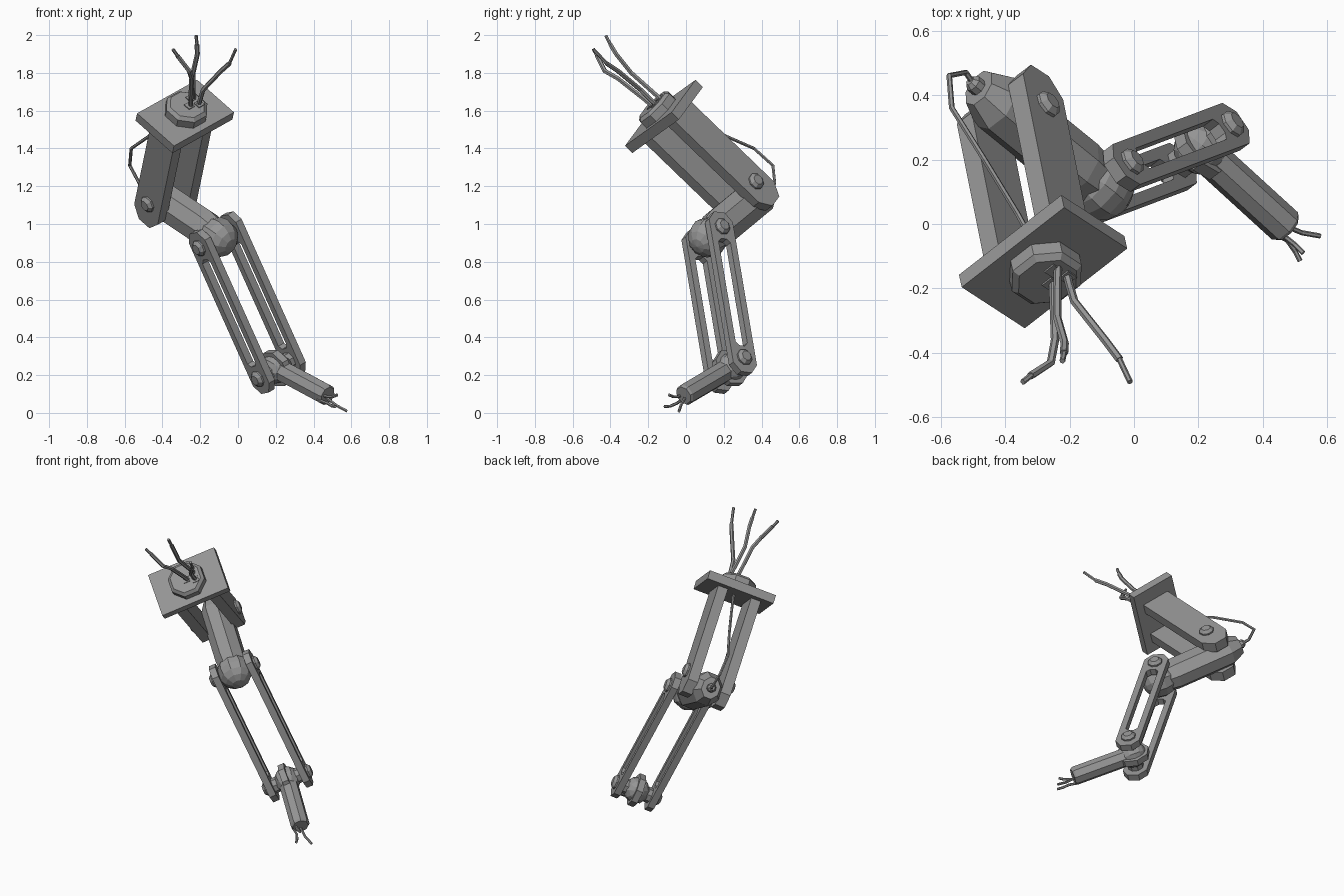
import bpy, bmesh, math
from mathutils import Vector as V, Matrix

if "Cube" in bpy.data.objects:
    bpy.data.objects.remove(bpy.data.objects["Cube"])

# Shared hinge axis and the plane the whole arm lies in
N = V((.725, .548, .418)).normalized()

def flat(p):
    p = V(p)
    return p + N * (.376 - N.dot(p))

TOP = flat((-.263, -.125, 1.597)) + N * .012     # outer face of base plate
SHOULDER = flat((-.368, .295, 1.168))
ELBOW = flat((-.105, .118, .93))
WRIST = flat((.178, .214, .222))
TAIL = flat((-.48, .445, 1.2))        # rear end of elbow block
TIP = flat((.447, -.035, .075))

# Dark grey metal
METAL = bpy.data.materials.new("dark_metal")
METAL.diffuse_color = (.3, .3, .3, 1)
METAL.use_nodes = True
METAL.node_tree.nodes["Principled BSDF"].inputs["Base Color"].default_value = METAL.diffuse_color

def frame(o, z, x=N):
    z = z.normalized()
    x = (x - z * x.dot(z)).normalized()
    y = z.cross(x)
    m = Matrix((x, y, z)).transposed().to_4x4()
    m.translation = o
    return m

def make(name, bm, m):
    bmesh.ops.recalc_face_normals(bm, faces=bm.faces)
    me = bpy.data.meshes.new(name)
    bm.to_mesh(me)
    bm.free()
    me.transform(m)
    me.materials.append(METAL)
    ob = bpy.data.objects.new(name, me)
    bpy.context.collection.objects.link(ob)
    return ob

def box(name, m, size, centre):
    bm = bmesh.new()
    bmesh.ops.create_cube(bm, size=1)
    for v in bm.verts:
        v.co = V([v.co[i] * size[i] + centre[i] for i in range(3)])
    make(name, bm, m)

def loft(name, m, sections, n=8):
    """Prism through (z, half x, half y) sections."""
    bm = bmesh.new()
    k = 1 / math.cos(math.pi / n)
    rings = []
    for z, hx, hy in sections:
        rings.append([bm.verts.new((hx * k * math.cos((i + .5) * 2 * math.pi / n),
                                    hy * k * math.sin((i + .5) * 2 * math.pi / n), z)) for i in range(n)])
    for a, b in zip(rings, rings[1:]):
        for i in range(n):
            j = (i + 1) % n
            bm.faces.new((a[i], a[j], b[j], b[i]))
    bm.faces.new(rings[0])
    bm.faces.new(rings[-1])
    make(name, bm, m)

def outline(h, z0, z1, c0, c1):
    """Bar outline with chamfered ends, in local y/z."""
    f = .45
    return [(-h, z0 + c0), (-h * f, z0), (h * f, z0), (h, z0 + c0),
            (h, z1 - c1), (h * f, z1), (-h * f, z1), (-h, z1 - c1)]

def slab(name, m, outer, x0, x1, hole=None):
    bm = bmesh.new()
    ring = lambda pts, x: [bm.verts.new((x, y, z)) for y, z in pts]
    a, b = ring(outer, x0), ring(outer, x1)
    n = len(outer)
    def bridge(p, q):
        for i in range(n):
            j = (i + 1) % n
            bm.faces.new((p[i], p[j], q[j], q[i]))
    bridge(a, b)
    if hole:
        c, d = ring(hole, x0), ring(hole, x1)
        bridge(c, d)
        bridge(a, c)
        bridge(b, d)
    else:
        bm.faces.new(a)
        bm.faces.new(b)
    make(name, bm, m)

def ball(name, m, r, u=10, v=8):
    bm = bmesh.new()
    bmesh.ops.create_uvsphere(bm, u_segments=u, v_segments=v, radius=r)
    make(name, bm, m)

def cable(name, pts, r):
    cu = bpy.data.curves.new(name, 'CURVE')
    cu.dimensions = '3D'
    cu.bevel_depth = r
    cu.bevel_resolution = 1
    cu.use_fill_caps = True
    cu.materials.append(METAL)
    s = cu.splines.new('POLY')
    s.points.add(len(pts) - 1)
    for p, co in zip(s.points, pts):
        p.co = (*co, 1)
    s.use_smooth = False
    ob = bpy.data.objects.new(name, cu)
    bpy.context.collection.objects.link(ob)
    bpy.ops.object.select_all(action='DESELECT')
    bpy.context.view_layer.objects.active = ob
    ob.select_set(True)
    bpy.ops.object.convert(target='MESH')

def bolt(name, o, side, x, r):
    m = frame(o + N * side * x, N * side, V((0, 0, 1)))
    loft(name, m, [(-.02, r, r), (.01, r, r), (.027, r * .62, r * .62)])

# Base plate and octagonal collar
U = frame(TOP, SHOULDER - TOP)
box("base_plate", U, (.44, .29, .055), (0, 0, .0275))
loft("collar", U, [(.01, .108, .108), (-.045, .108, .108), (-.062, .09, .09)])

# Upper arm side bars with bolts
UB = frame(TOP - N * .012, SHOULDER - TOP + N * .012)
L = (SHOULDER - TOP).length
for s, side in ((1, "right"), (-1, "left")):
    slab("upper_bar_" + side, UB, outline(.092, .04, L + .15, 0, .07), s * .078, s * .142)
    bolt("shoulder_bolt_" + side, SHOULDER, s, .142, .042)

# Elbow block with tapered tail, plug and ball
D = frame(ELBOW, TAIL - ELBOW)
L = (TAIL - ELBOW).length
loft("elbow_block", D, [(.03, .08, .085), (.1, .088, .1), (L - .1, .088, .1), (L - .02, .055, .065)])
loft("tail_plug", D, [(L - .03, .026, .026), (L + .005, .026, .026), (L + .02, .015, .015)])
ball("elbow_ball", D, .108)

# Forearm: two slotted links with bolts and hinge washers
F = frame(ELBOW, WRIST - ELBOW)
L = (WRIST - ELBOW).length
for s, side in ((1, "right"), (-1, "left")):
    slab("forearm_link_" + side, F, outline(.076, -.086, L + .086, .05, .05), s * .092, s * .134,
         outline(.038, .07, L - .07, .02, .02))
    bolt("elbow_bolt_" + side, ELBOW, s, .134, .042)
    bolt("wrist_bolt_" + side, WRIST, s, .134, .042)
    loft("wrist_washer_" + side, frame(WRIST, N * s, V((0, 0, 1))), [(.05, .045, .045), (.094, .045, .045)])

# Wrist ball, hinge ring and hand barrel
W = frame(WRIST, TIP - WRIST)
L = (TIP - WRIST).length
ball("wrist_ball", W, .083)
loft("wrist_ring", frame(WRIST, N, V((0, 0, 1))), [(-.02, .096, .096), (.02, .096, .096)])
loft("hand_barrel", W, [(.05, .054, .054), (L - .012, .054, .054), (L, .046, .046)])

# Cables leaving the collar, each with a socket and a thin bare end
tops = [
    [(-.25, -.14, 1.59), (-.25, -.22, 1.66), (-.245, -.36, 1.77), (-.258, -.43, 1.81), (-.32, -.47, 1.89), (-.345, -.49, 1.925)],
    [(-.235, -.11, 1.64), (-.238, -.2, 1.72), (-.238, -.29, 1.8), (-.215, -.37, 1.9), (-.217, -.4, 1.95), (-.222, -.425, 1.998)],
    [(-.22, -.11, 1.59), (-.2, -.19, 1.66), (-.185, -.24, 1.71), (-.09, -.36, 1.81), (-.045, -.42, 1.85), (-.012, -.49, 1.925)]]
inv = U.inverted()
for i, p in enumerate(tops):
    cable("top_cable_%d" % i, p[:-1], .013)
    cable("top_cable_end_%d" % i, [p[-2], p[-1]], .009)
    q = inv @ V(p[1])
    loft("socket_%d" % i, frame(U @ V((q.x, q.y, 0)), TOP - SHOULDER), [(.03, .02, .02), (.068, .02, .02)], 4)

# Loose cable looping from tail plug to base plate
cable("side_cable", [TAIL, (-.522, .47, 1.215), (-.573, .46, 1.31), (-.565, .36, 1.4),
                     (-.464, .2, 1.47), (-.36, .03, 1.51), (-.3, -.08, 1.57)], .009)

# Wires at the hand end
for i, p in enumerate([[(.42, 0, .1), (.475, -.008, .075), (.52, -.027, .04), (.577, -.037, .009)],
                       [(.42, -.02, .07), (.475, -.05, .05), (.5, -.085, .035), (.515, -.115, .033)],
                       [(.42, -.01, .1), (.475, -.045, .085), (.5, -.065, .085), (.525, -.09, .095)]]):
    cable("hand_wire_%d" % i, p, .008)
